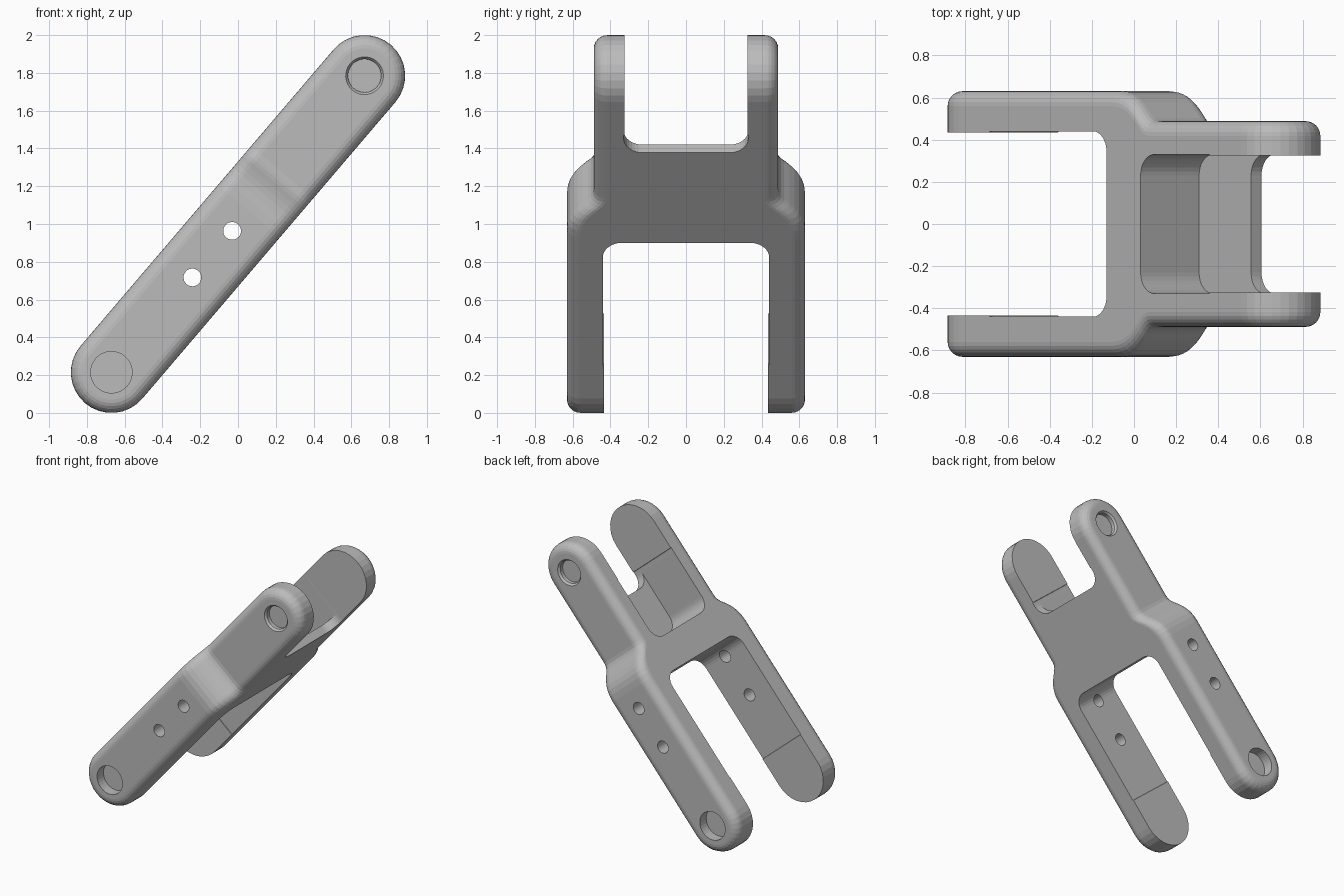
import bpy, bmesh, math
from mathutils import Matrix

if "Cube" in bpy.data.objects:
    bpy.data.objects.remove(bpy.data.objects["Cube"])

# Local frame: X along the link, Y across it, Z through its thickness
R, L, EDGE = 0.215, 1.032, 0.07
TILT = Matrix.Translation((0, 0, 1)) @ Matrix.Rotation(-math.atan2(1.57, 1.34), 4, 'Y')
ARC, BEV = 16, 6

grey = bpy.data.materials.new("plain grey")
grey.diffuse_color = (0.5, 0.5, 0.5, 1)
grey.use_nodes = True
grey.node_tree.nodes["Principled BSDF"].inputs["Base Color"].default_value = grey.diffuse_color


def make(name, bm):
    bmesh.ops.recalc_face_normals(bm, faces=bm.faces[:])
    bm.transform(TILT)
    me = bpy.data.meshes.new(name)
    bm.to_mesh(me)
    bm.free()
    ob = bpy.data.objects.new(name, me)
    bpy.context.collection.objects.link(ob)
    me.materials.append(grey)
    return ob


def link_body():
    # half width along the link, with the curved shoulder in the middle
    prof = [(-L, .63), (.09, .63), (.135, .626), (.175, .615), (.21, .597), (.24, .575),
            (.27, .547), (.295, .52), (.315, .503), (.335, .492), (.36, .488), (L, .488)]
    n, m = len(prof), ARC
    ring = [(u, w, 0, -1) for u, w in prof]

    def arc(u, w, start):
        for k in range(1, m):
            a = start + math.pi * k / m
            ring.append((u, w, math.cos(a), math.sin(a)))

    arc(*prof[-1], -math.pi / 2)
    ring.extend((u, w, 0, 1) for u, w in reversed(prof))
    arc(*prof[0], math.pi / 2)
    N = len(ring)
    # rounded outer rims: rows run from the -Y face to the +Y face
    steps = [(1, math.pi / 2 * k / BEV) for k in range(BEV + 1)]
    steps = [(-1, a) for _, a in reversed(steps)] + steps
    bm = bmesh.new()
    rows = []
    for s, a in steps:
        rad = R - EDGE * (1 - math.cos(a))
        drop = EDGE * (1 - math.sin(a))
        rows.append([bm.verts.new((u + rad * cx, s * (w - drop), rad * cz))
                     for u, w, cx, cz in ring])
    for p, q in zip(rows, rows[1:]):
        for i in range(N):
            j = (i + 1) % N
            bm.faces.new((p[i], p[j], q[j], q[i]))
    # flat side faces
    for r in (rows[0], rows[-1]):
        top = lambda i: r[n + m - 1 + n - 1 - i]
        for i in range(n - 1):
            bm.faces.new((r[i], r[i + 1], top(i + 1), top(i)))
        bm.faces.new(r[n - 1:n + m])
        bm.faces.new(r[2 * n + m - 2:] + [r[0]])
    return make("link_body", bm)


def slot_cutter(name, end, half, sign, z0, z1, rad=0.1):
    # open-ended slot with rounded inner corners; slightly narrower by the tips
    side = []
    for k in range(9):
        a = math.pi / 2 * k / 8
        side.append((end + sign * rad * (1 - math.sin(a)), half - rad + rad * math.cos(a)))
    side = [(sign * 1.5, half - .005), (sign * .806, half - .005), (sign * .804, half)] + side
    pts = side + [(u, -y) for u, y in reversed(side)]
    bm = bmesh.new()
    f = bm.faces.new([bm.verts.new((u, y, z0)) for u, y in pts])
    ex = bmesh.ops.extrude_face_region(bm, geom=[f])
    bmesh.ops.translate(bm, vec=(0, 0, z1 - z0),
                        verts=[v for v in ex["geom"] if isinstance(v, bmesh.types.BMVert)])
    return make(name, bm)


def round_cutter(name, u, y0, y1, r0, r1, seg=32):
    bm = bmesh.new()
    # cone axis runs from y0 (radius r0) to y1 (radius r1)
    turn = Matrix.Rotation(-math.pi / 2 if y1 > y0 else math.pi / 2, 4, 'X')
    bmesh.ops.create_cone(bm, cap_ends=True, segments=seg, radius1=r0, radius2=r1,
                          depth=abs(y1 - y0),
                          matrix=Matrix.Translation((u, (y0 + y1) / 2, 0)) @ turn)
    return make(name, bm)


def cut(body, cutter):
    cutter.hide_render = True
    mod = body.modifiers.new("cut", 'BOOLEAN')
    mod.operation, mod.solver, mod.object = 'DIFFERENCE', 'EXACT', cutter
    bpy.context.view_layer.objects.active = body
    bpy.ops.object.modifier_apply(modifier=mod.name)
    bpy.data.objects.remove(cutter, do_unlink=True)


body = link_body()

# Lower fork slot, upper pocket with thin floor, upper fork slot
cut(body, slot_cutter("lower_slot", 0.052, 0.44, -1, -0.4, 0.4))
cut(body, slot_cutter("upper_pocket", 0.30, 0.33, 1, -0.15, 0.4))
cut(body, slot_cutter("upper_slot", 0.68, 0.3305, 1, -0.4, 0.4))

# Small holes right through both lower arms
for u in (-0.372, -0.048):
    cut(body, round_cutter("through_hole", u, -1, 1, 0.047, 0.047, 24))

# Blind pivot recesses on the outer sides, the upper ones with a chamfered rim
for s in (-1, 1):
    cut(body, round_cutter("lower_recess", -L, s * 0.8, s * 0.55, 0.11, 0.11))
    cut(body, round_cutter("upper_recess", L, s * 0.7, s * 0.443, 0.088, 0.088))
    cut(body, round_cutter("recess_rim", L, s * 0.503, s * 0.473, 0.112, 0.088))
